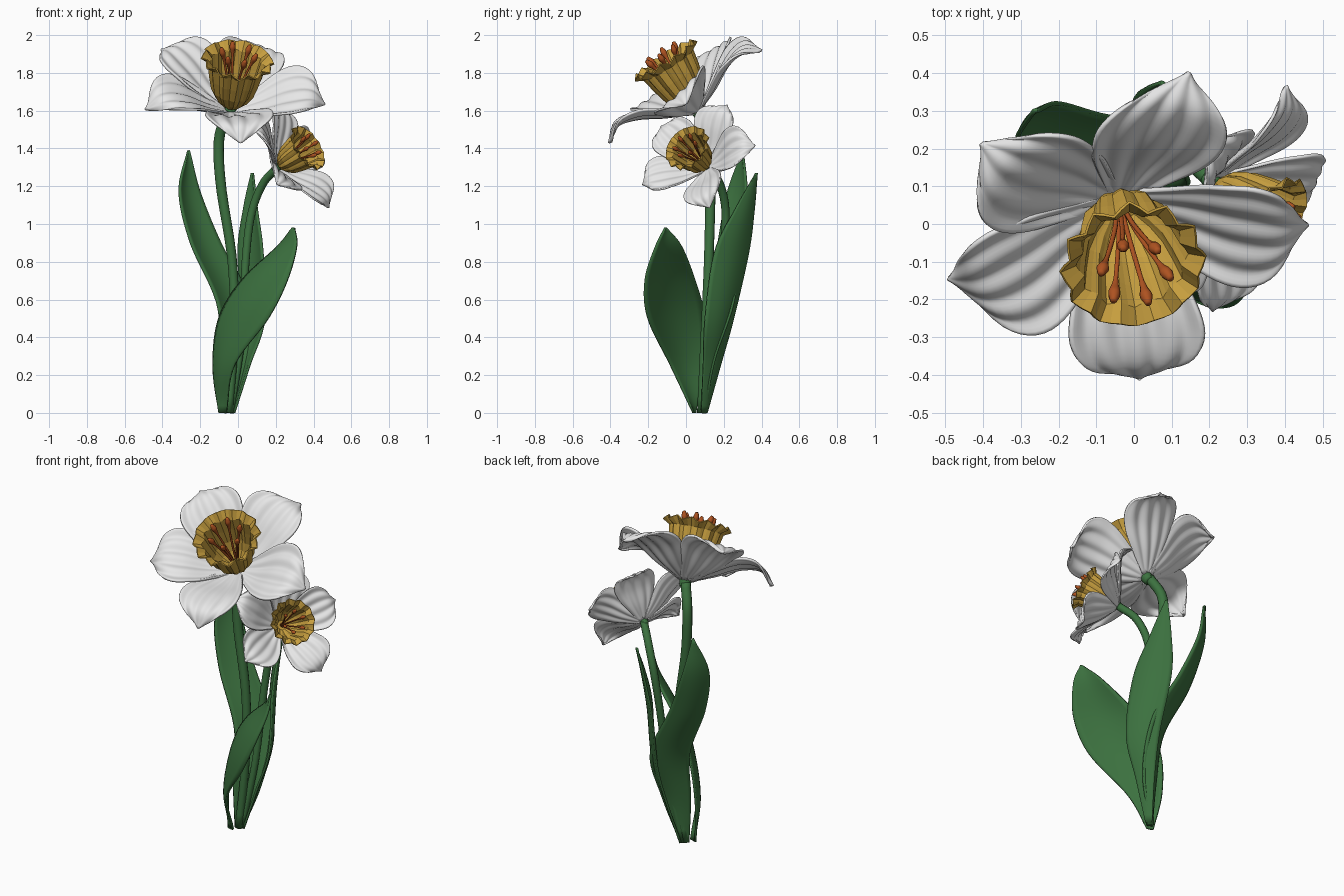
import bpy, math
from mathutils import Vector, Matrix

cube = bpy.data.objects.get("Cube")
if cube:
    bpy.data.objects.remove(cube)


def material(name, rgb):
    mat = bpy.data.materials.new(name)
    mat.use_nodes = True
    mat.diffuse_color = (*rgb, 1)
    mat.node_tree.nodes["Principled BSDF"].inputs["Base Color"].default_value = (*rgb, 1)
    return mat


WHITE = material("petal white", (0.8, 0.8, 0.8))
GOLD = material("trumpet gold", (0.58, 0.35, 0.05))
RUST = material("stamen rust", (0.42, 0.085, 0.015))
GREEN = material("leaf green", (0.045, 0.165, 0.05))


def spline(points, t):
    """Smooth point at t in 0..1 along a list of control points."""
    pts = [Vector(p) for p in points]
    pts = [2 * pts[0] - pts[1]] + pts + [2 * pts[-1] - pts[-2]]
    spans = len(pts) - 3
    i = min(int(t * spans), spans - 1)
    f = t * spans - i
    a, b, c, d = pts[i:i + 4]
    return b + 0.5 * f * ((c - a) + f * ((2 * a - 5 * b + 4 * c - d) + f * (3 * (b - c) + d - a)))


def grid(name, rows, mat, thickness=0, wrap=False, smooth=True):
    """Skin a list of equal rows of points."""
    n = len(rows[0])
    faces = []
    for i in range(len(rows) - 1):
        for j in range(n if wrap else n - 1):
            k = (j + 1) % n
            faces.append((i * n + j, i * n + k, (i + 1) * n + k, (i + 1) * n + j))
    mesh = bpy.data.meshes.new(name)
    mesh.from_pydata([p for row in rows for p in row], [], faces)
    mesh.materials.append(mat)
    mesh.polygons.foreach_set("use_smooth", [smooth] * len(faces))
    obj = bpy.data.objects.new(name, mesh)
    bpy.context.collection.objects.link(obj)
    if thickness:
        mod = obj.modifiers.new("thickness", "SOLIDIFY")
        mod.thickness = thickness
        mod.offset = 0
    return obj


def tube(name, points, radii, mat, steps=24, sides=12):
    """Round tube along a spline, with its radius taken from a spline too."""
    rows = []
    for i in range(steps + 1):
        t = i / steps
        p = spline(points, t)
        tangent = (spline(points, min(t + 0.01, 1)) - spline(points, max(t - 0.01, 0))).normalized()
        side = tangent.cross(Vector((0.31, 0.95, 0))).normalized()
        other = tangent.cross(side)
        r = spline([(q, 0, 0) for q in radii], t).x
        rows.append([p + r * (math.cos(a) * side + math.sin(a) * other)
                     for a in (math.tau * j / sides for j in range(sides))])
    rows = [[spline(points, 0)] * sides] + rows + [[spline(points, 1)] * sides]
    return grid(name, rows, mat, wrap=True)


# Shared flower profiles as (radius, height) along the flower axis
PETAL_LINE = [(0.02, 0, 0), (0.15, 0.06, 0), (0.29, 0.14, 0), (0.41, 0.168, 0), (0.49, 0.11, 0)]
PETAL_WIDTH = [(0.035, 0, 0), (0.1, 0, 0), (0.16, 0, 0), (0.176, 0, 0), (0.125, 0, 0), (0.006, 0, 0)]
CUP_LINE = [(0.004, 0.03), (0.04, 0.035), (0.08, 0.075), (0.11, 0.13), (0.13, 0.21), (0.145, 0.29), (0.185, 0.325)]


def petal_rows(angle, lift, twist, sweep, steps=24, across=36):
    rows = []
    turn = Matrix.Rotation(angle, 3, "Z")
    for i in range(steps + 1):
        t = i / steps
        swell = math.sin(math.pi * t)
        mid = spline(PETAL_LINE, t)
        half = spline(PETAL_WIDTH, t).x
        row = []
        for j in range(across + 1):
            s = 2 * j / across - 1
            ribs = 0.007 * swell * math.cos(s * 4 * math.pi)
            curl = 0.05 * s * s * swell * (1 - t)
            row.append(turn @ Vector((mid.x - 0.02 * s * s * t, s * half + sweep * t ** 4,
                                      mid.y + ribs + curl + twist * s * swell + lift * t * t)))
        rows.append(row)
    return rows


def cup_rows(lobes=12, per_lobe=4):
    rows = []
    for k, (r, h) in enumerate(CUP_LINE):
        rim = k == len(CUP_LINE) - 1
        row = []
        for j in range(lobes * per_lobe):
            wave = math.cos(math.tau * j / per_lobe)
            a = math.tau * j / (lobes * per_lobe)
            rr = r * (1 + 0.055 * wave)
            row.append(Vector((rr * math.cos(a), rr * math.sin(a), h - (0.012 * wave if rim else 0))))
        rows.append(row)
    return rows


def flower(prefix, centre, axis, front, size, petals):
    up = Vector(axis).normalized()
    out = Vector(front)
    out = (out - out.dot(up) * up).normalized()
    side = up.cross(out)
    frame = Matrix((out, side, up)).transposed() * size

    def place(rows):
        return [[frame @ p + Vector(centre) for p in row] for row in rows]

    for n, (degrees, *shape) in enumerate(petals):
        grid(f"{prefix}_petal_{n + 1}", place(petal_rows(math.radians(degrees), *shape)), WHITE, 0.012 * size)
    grid(f"{prefix}_trumpet", place(cup_rows()), GOLD, 0.007 * size, wrap=True, smooth=False)

    # Stamens: thin filaments ending in long rounded anthers
    for n in range(6):
        a = math.tau * (n + 0.3) / 6
        path = [Vector((r * math.cos(a), r * math.sin(a), h))
                for r, h in ((0.01, 0.04), (0.03, 0.15), (0.065, 0.28), (0.095, 0.375))]
        path = place([path])[0]
        thin, fat = 0.0065 * size, 0.017 * size
        tube(f"{prefix}_stamen_{n + 1}", path,
             [thin] * 8 + [1.6 * thin, fat, 0.5 * fat], RUST, steps=40, sides=8)

    # Green joint where the stem meets the petals
    base = place([[Vector((0, 0, h)) for h in (-0.04, -0.01, 0.02)]])[0]
    tube(f"{prefix}_base", base, [0.028 * size, 0.034 * size, 0.03 * size], GREEN, steps=8)


# Flowers, each petal given as (angle, tip lift, twist, tip sweep)
flower("large_flower", (-0.04, 0.06, 1.6), (0.12, -0.53, 0.84), (0.05, -0.84, -0.54), 1,
       ((2, 0, 0.02, 0), (83, 0.01, 0.04, 0), (161, 0, 0.02, -0.04),
        (229, 0.035, -0.01, 0), (292, -0.05, 0, -0.04)))
flower("small_flower", (0.21, 0.11, 1.3), (0.74, -0.48, 0.48), (0.6, 0.18, -0.78), 0.68,
       ((0, 0.02, 0.02, 0), (77, 0, 0.02, 0), (137, 0.03, 0.02, 0),
        (208, 0.06, 0.02, 0), (272, 0.06, 0.02, 0)))

# Stems
tube("large_stem", [(-0.05, 0.08, 0), (-0.02, 0.1, 0.4), (-0.03, 0.12, 0.8), (-0.09, 0.13, 1.2),
                    (-0.1, 0.13, 1.45), (-0.05, 0.075, 1.59)], [0.022, 0.025, 0.028, 0.028], GREEN)
tube("small_stem", [(-0.04, 0.09, 0), (0.02, 0.14, 0.4), (0.04, 0.19, 0.8), (0.07, 0.21, 1.05),
                    (0.13, 0.18, 1.21), (0.205, 0.115, 1.295)], [0.018, 0.021, 0.022, 0.022], GREEN)


def leaf(name, edge_a, edge_b, bow):
    """Blade between two edge curves, bowed across its width."""
    rows = []
    for i in range(33):
        a, b = spline(edge_a, i / 32), spline(edge_b, i / 32)
        normal = (b - a).cross(Vector((0, 0, 1)))
        rows.append([a.lerp(b, j / 10) + normal * bow * math.sin(math.pi * j / 10) for j in range(11)])
    grid(name, rows, GREEN, 0.012)


# Leaves
leaf("front_leaf",
     [(-0.1, 0.05, 0), (-0.13, 0.09, 0.25), (-0.1, 0.1, 0.5), (0.02, 0.05, 0.7), (0.21, -0.02, 0.88), (0.29, -0.1, 0.98)],
     [(-0.06, 0.04, 0), (-0.02, -0.08, 0.25), (0.16, -0.2, 0.5), (0.26, -0.215, 0.7), (0.31, -0.16, 0.88), (0.3, -0.11, 0.98)],
     0.09)
leaf("left_back_leaf",
     [(-0.07, 0.07, 0), (-0.09, 0.08, 0.28), (-0.11, 0.12, 0.58), (-0.25, 0.17, 0.9), (-0.31, 0.22, 1.17), (-0.265, 0.3, 1.39)],
     [(-0.03, 0.1, 0), (0.06, 0.15, 0.28), (0.07, 0.25, 0.58), (-0.09, 0.29, 0.9), (-0.2, 0.32, 1.17), (-0.255, 0.3, 1.39)],
     -0.12)
leaf("right_back_leaf",
     [(-0.04, 0.11, 0), (0.0, 0.18, 0.25), (0.02, 0.25, 0.5), (0.0, 0.33, 0.85), (0.03, 0.36, 1.08), (0.07, 0.375, 1.27)],
     [(-0.02, 0.08, 0), (0.06, 0.09, 0.25), (0.14, 0.1, 0.5), (0.13, 0.15, 0.85), (0.1, 0.26, 1.08), (0.08, 0.37, 1.27)],
     -0.1)
